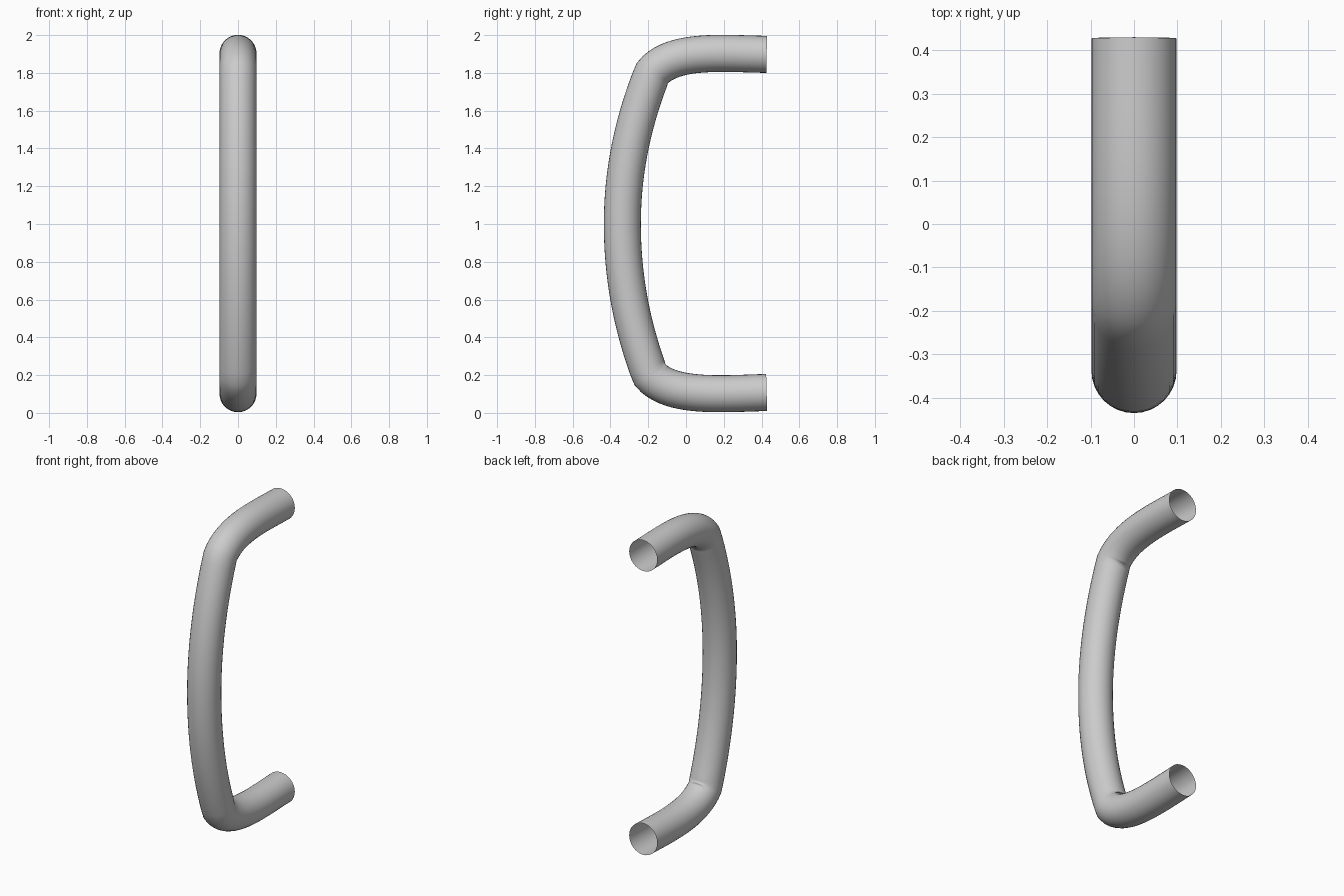
import bpy

if "Cube" in bpy.data.objects:
    bpy.data.objects.remove(bpy.data.objects["Cube"])

# Centre line of the handle in the y-z plane: (left handle, point, right handle)
path = [
    ((0.60, 1.895), (0.427, 1.898), (0.20, 1.902)),      # top open end
    ((-0.07, 1.93), (-0.178, 1.80), (-0.284, 1.535)),    # top bend
    ((-0.337, 1.27), (-0.337, 1.0), (-0.337, 0.73)),     # grip middle
    ((-0.290, 0.465), (-0.19, 0.20), (-0.08, 0.075)),    # bottom bend
    ((0.20, 0.102), (0.427, 0.108), (0.60, 0.113)),      # bottom open end
]

curve = bpy.data.curves.new("handle_path", "CURVE")
curve.dimensions = "3D"
curve.twist_mode = "MINIMUM"
curve.resolution_u = 20
curve.bevel_depth = 0.098
curve.bevel_resolution = 14
curve.use_fill_caps = False

spline = curve.splines.new("BEZIER")
spline.bezier_points.add(len(path) - 1)
for bp, (left, co, right) in zip(spline.bezier_points, path):
    bp.handle_left_type = bp.handle_right_type = "FREE"
    bp.handle_left = (0, *left)
    bp.co = (0, *co)
    bp.handle_right = (0, *right)

# Hollow tube swept along the path
handle = bpy.data.objects.new("pull_handle", curve)
bpy.context.collection.objects.link(handle)
bpy.context.view_layer.objects.active = handle
handle.select_set(True)
bpy.ops.object.convert(target="MESH")
bpy.ops.object.shade_smooth()
